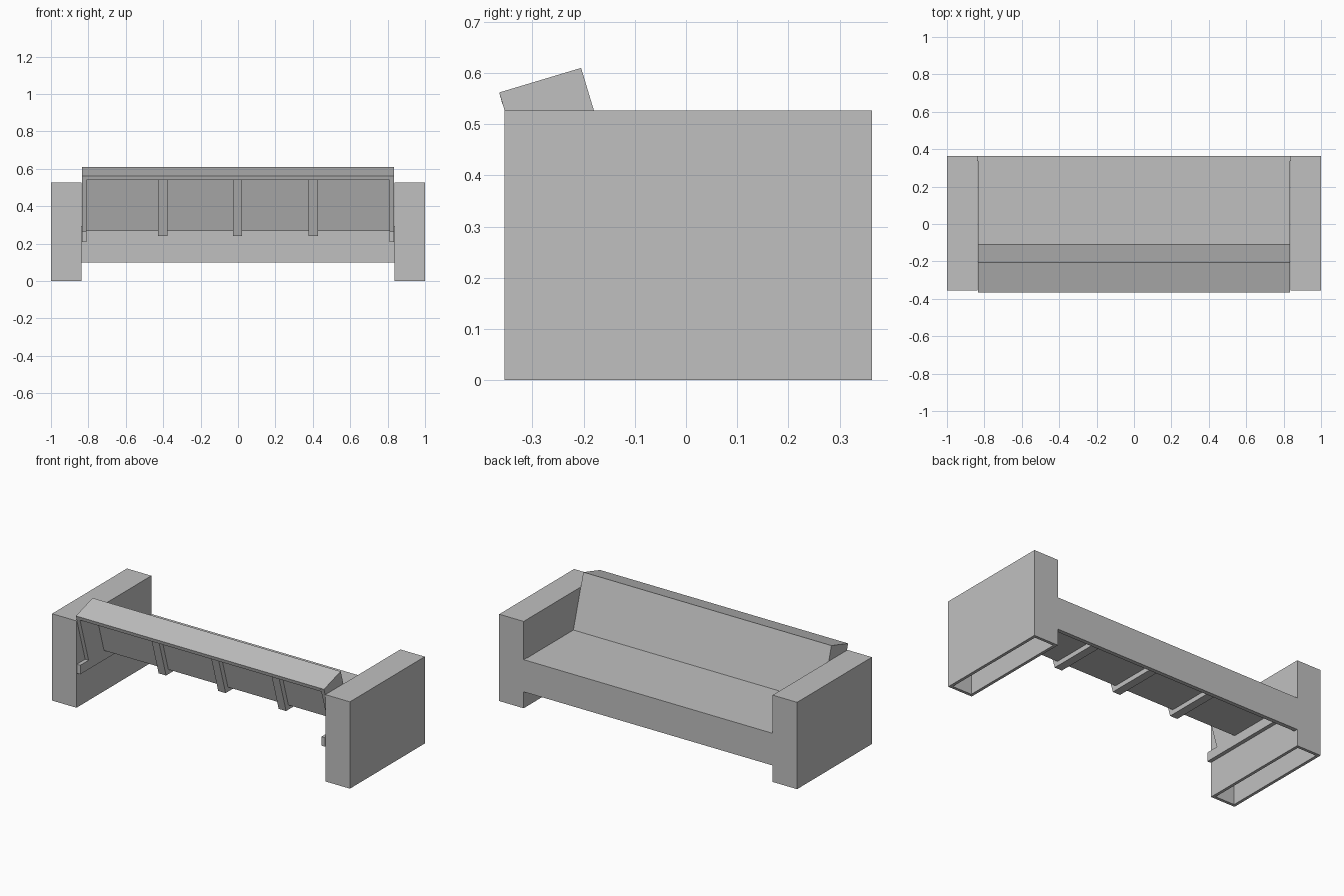
import bpy
import bmesh

cube = bpy.data.objects.get("Cube")
if cube:
    bpy.data.objects.remove(cube, do_unlink=True)

grey = bpy.data.materials.new("plain_grey")
grey.use_nodes = True
colour = (0.53, 0.53, 0.53, 1)
grey.diffuse_color = colour
grey.node_tree.nodes["Principled BSDF"].inputs["Base Color"].default_value = colour


def finish(name, bm):
    bmesh.ops.recalc_face_normals(bm, faces=bm.faces[:])
    mesh = bpy.data.meshes.new(name)
    bm.to_mesh(mesh)
    bm.free()
    mesh.materials.append(grey)
    obj = bpy.data.objects.new(name, mesh)
    bpy.context.collection.objects.link(obj)
    return obj


def extrude_profile(name, points, x0, x1):
    """Extrude a closed side profile (y, z) from x0 to x1."""
    bm = bmesh.new()
    face = bm.faces.new([bm.verts.new((x0, y, z)) for y, z in points])
    result = bmesh.ops.extrude_face_region(bm, geom=[face], use_keep_orig=True)
    moved = [g for g in result["geom"] if isinstance(g, bmesh.types.BMVert)]
    bmesh.ops.translate(bm, verts=moved, vec=(x1 - x0, 0, 0))
    return finish(name, bm)


def box_profile(y0, y1, z0, z1):
    return [(y0, z0), (y1, z0), (y1, z1), (y0, z1)]


WALL = 0.025
BACK, FRONT = -0.355, 0.363      # depth of the arms
ARM_IN, ARM_TOP = 0.836, 0.527
PANEL = FRONT - WALL             # inner face of the apron
SEAT_TOP, SEAT_LOW = 0.295, 0.268
END = 0.833                      # half width of the backrest


# Arms: boxes hollowed from below
def hollow_arm(name, x0, x1):
    arm = extrude_profile(name, box_profile(BACK, FRONT, 0, ARM_TOP), x0, x1)
    bm = bmesh.new()
    bm.from_mesh(arm.data)
    bottom = min(bm.faces, key=lambda f: f.calc_center_median().z)
    bmesh.ops.inset_region(bm, faces=[bottom], thickness=WALL)
    result = bmesh.ops.extrude_face_region(bm, geom=[bottom])
    cap = [g for g in result["geom"] if isinstance(g, bmesh.types.BMVert)]
    bmesh.ops.translate(bm, verts=cap, vec=(0, 0, ARM_TOP - WALL))
    if bottom.is_valid:
        bmesh.ops.delete(bm, geom=[bottom], context="FACES_ONLY")
    bmesh.ops.recalc_face_normals(bm, faces=bm.faces[:])
    bm.to_mesh(arm.data)
    bm.free()


hollow_arm("left_arm", ARM_IN, 1)
hollow_arm("right_arm", -1, -ARM_IN)

# Seat and tilted backrest shell, with the overhanging top
shell = [(-0.365, 0.562), (-0.205, 0.61), (-0.11, SEAT_TOP), (PANEL, SEAT_TOP),
         (PANEL, SEAT_LOW), (-0.128, SEAT_LOW), (-0.222, 0.581), (-0.359, 0.54)]
extrude_profile("seat_and_backrest", shell, -0.81, 0.81)

# Apron below the seat edge
extrude_profile("apron", box_profile(PANEL, FRONT, 0.1, SEAT_TOP), -ARM_IN, ARM_IN)

# Support ribs behind the backrest and under the seat
rib = [(-0.222, 0.581), (-0.25, 0.573), (-0.15, 0.24), (PANEL, 0.24),
       (PANEL, SEAT_LOW), (-0.128, SEAT_LOW)]
for label, x in (("right", -0.403), ("middle", -0.003), ("left", 0.403)):
    extrude_profile(label + "_rib", rib, x - WALL, x + WALL)

# End plates closing the backrest, each with a rail along the arm
plate = [(-0.365, 0.562), (-0.276, 0.265), (BACK, 0.265), (BACK, 0.21),
         (PANEL, 0.21), (PANEL, SEAT_TOP), (-0.11, SEAT_TOP), (-0.205, 0.61)]
extrude_profile("left_end_plate", plate, 0.81, END)
extrude_profile("right_end_plate", plate, -END, -0.81)
